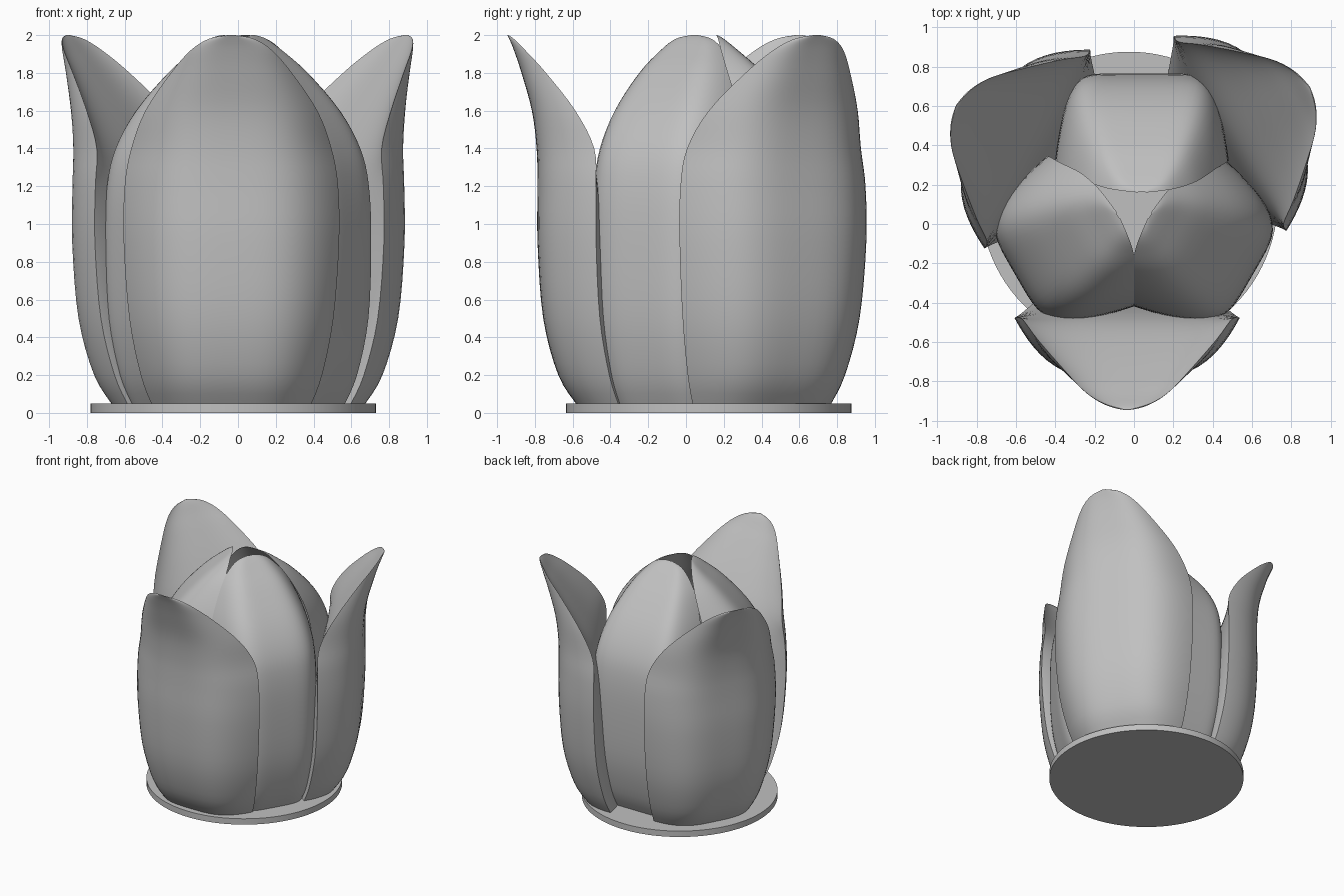
import bpy, bmesh, math
from mathutils import Vector

cube = bpy.data.objects.get("Cube")
if cube:
    bpy.data.objects.remove(cube)

grey = bpy.data.materials.new("plain grey")
grey.use_nodes = True
COLOUR = (0.53, 0.53, 0.53, 1)
grey.diffuse_color = COLOUR
grey.node_tree.nodes["Principled BSDF"].inputs["Base Color"].default_value = COLOUR

# Petal profiles, bottom to tip: height, half width, belly depth, rim depth, hollow
OUTER = [(.04, .42, .1, -.12, -.25), (.2, .48, .2, -.07, -.25), (.5, .54, .28, -.02, -.25),
         (.9, .57, .31, 0, -.18), (1.2, .565, .31, 0, -.05), (1.4, .53, .315, .01, .15),
         (1.6, .455, .34, .11, .3), (1.8, .32, .395, .265, .4), (1.92, .215, .435, .375, .5),
         (1.98, .12, .46, .435, .5), (2, .02, .47, .465, .5)]
INNER = [(.04, .35, .5, .2, .75), (.2, .39, .57, .2, .75), (.5, .43, .63, .2, .8),
         (.9, .44, .645, .2, .85), (1.2, .44, .63, .2, .85), (1.4, .425, .58, .19, .85),
         (1.6, .375, .465, .16, .85), (1.8, .285, .29, .1, .8), (1.92, .19, .155, .065, .8),
         (1.98, .11, .08, .05, .8), (2, .02, .045, .04, .8)]


def smooth_rows(rows, steps=4):
    """Fit a smooth curve through the profile rows."""
    result = []
    for i in range(len(rows) - 1):
        a, b, c, d = (rows[min(max(i + k, 0), len(rows) - 1)] for k in (-1, 0, 1, 2))
        for s in range(steps):
            t = s / steps
            result.append([q + t / 2 * (r - p + t * (2*p - 5*q + 4*r - w + t * (3*(q - r) + w - p)))
                           for p, q, r, w in zip(a, b, c, d)])
    return result + [list(rows[-1])]


def petal(name, rows, power, origin, angle):
    """Closed petal with a bulging back and a scooped face, pointing along angle."""
    bm = bmesh.new()
    n = Vector((math.cos(math.radians(angle)), math.sin(math.radians(angle)), 0))
    side = Vector((-n.y, n.x, 0))
    base = Vector((*origin, 0))
    count = 32
    rings = []
    for z, width, belly, rim, hollow in smooth_rows(rows):
        ring = []
        for j in range(2 * count):
            u = math.sin(math.pi * (j / count - 0.5))
            depth = (belly - rim) * (1 - abs(u) ** power)
            if j > count:
                depth *= hollow
            ring.append(bm.verts.new(base + side * width * u + n * (rim + depth) + Vector((0, 0, z))))
        rings.append(ring)
    for low, high in zip(rings, rings[1:]):
        for j in range(2 * count):
            k = (j + 1) % (2 * count)
            bm.faces.new((low[j], low[k], high[k], high[j]))
    bm.faces.new(rings[0])
    bm.faces.new(rings[-1])
    bmesh.ops.recalc_face_normals(bm, faces=bm.faces)
    finish(name, bm)


def finish(name, bm):
    mesh = bpy.data.meshes.new(name)
    bm.to_mesh(mesh)
    bm.free()
    mesh.materials.append(grey)
    obj = bpy.data.objects.new(name, mesh)
    bpy.context.collection.objects.link(obj)
    bpy.ops.object.select_all(action="DESELECT")
    obj.select_set(True)
    bpy.context.view_layer.objects.active = obj
    bpy.ops.object.shade_smooth_by_angle(angle=math.radians(40))


# Three flared outer petals
for name, origin, angle in (("outer_petal_front", (-.035, -.476), -90),
                            ("outer_petal_left", (.487, .46), 30),
                            ("outer_petal_right", (-.49, .38), 152)):
    petal(name, OUTER, 3.5, origin, angle)

# Three inner petals closing over the middle, the back one squarer
for name, power, origin, angle in (("inner_petal_back", 8, (.04, .12), 90),
                                   ("inner_petal_left", 5, (.045, .065), -30),
                                   ("inner_petal_right", 5, (-.045, .065), 210)):
    petal(name, INNER, power, origin, angle)

# Round base plate
bm = bmesh.new()
bmesh.ops.create_cone(bm, cap_ends=True, segments=96, radius1=.755, radius2=.755, depth=.05)
bmesh.ops.translate(bm, verts=bm.verts, vec=(-.025, .12, .025))
finish("base_plate", bm)
